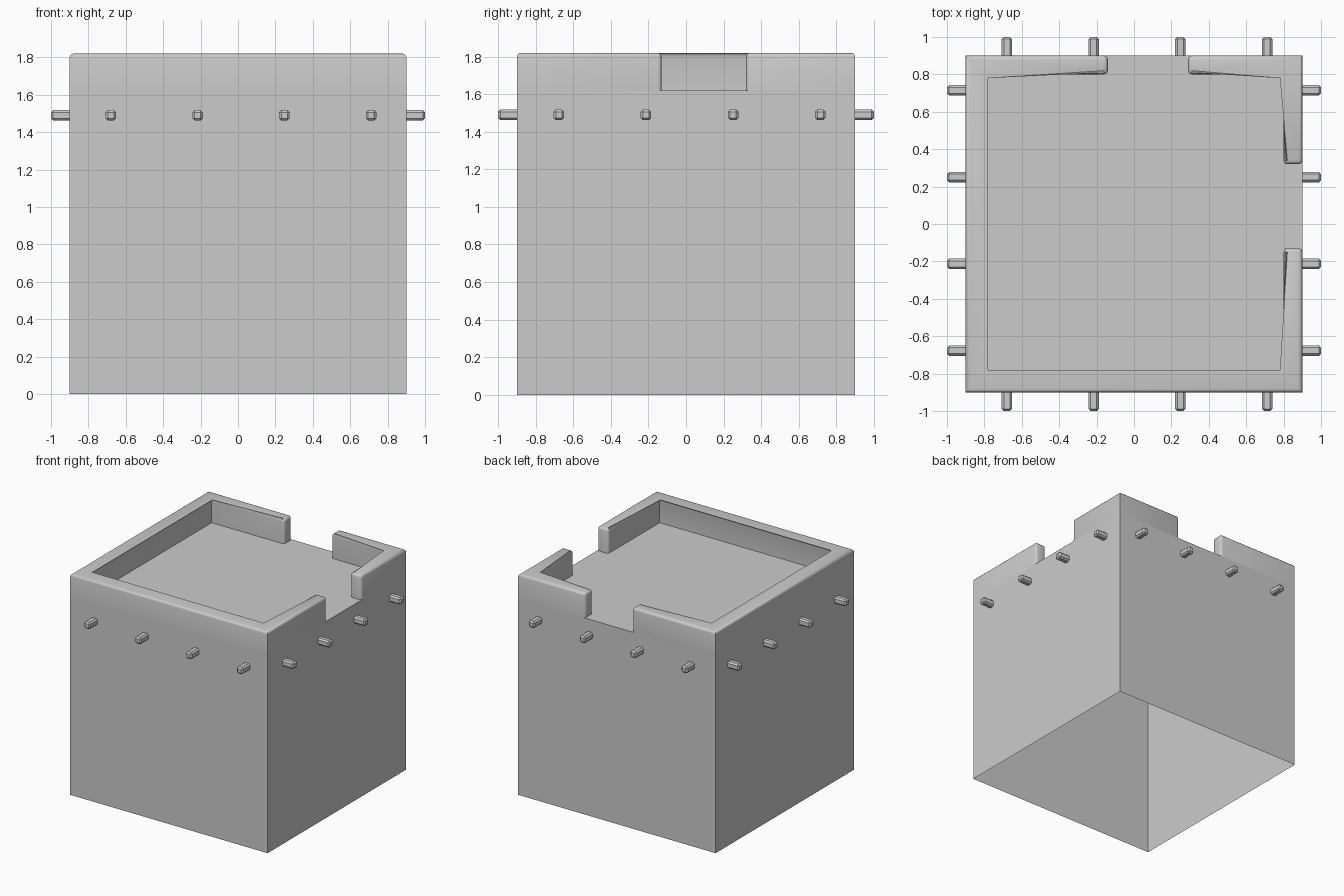
import bpy, bmesh, math
from mathutils import Matrix

if "Cube" in bpy.data.objects:
    bpy.data.objects.remove(bpy.data.objects["Cube"])

H, T = 0.9, 0.8            # outer and inner half widths
ROOF, TOP = 1.62, 1.82


def finish(name, bm, angle=35):
    bmesh.ops.recalc_face_normals(bm, faces=bm.faces)
    me = bpy.data.meshes.new(name)
    bm.to_mesh(me)
    bm.free()
    ob = bpy.data.objects.new(name, me)
    bpy.context.collection.objects.link(ob)
    bpy.ops.object.select_all(action='DESELECT')
    ob.select_set(True)
    bpy.context.view_layer.objects.active = ob
    bpy.ops.object.shade_smooth_by_angle(angle=math.radians(angle))
    return ob


# Walls and flat roof, open underneath
bm = bmesh.new()
bmesh.ops.create_cube(bm, size=1, matrix=Matrix.Translation((0, 0, ROOF / 2))
                      @ Matrix.Diagonal((2 * H, 2 * H, ROOF, 1)))
bottom = [f for f in bm.faces if f.calc_center_median().z < 0.01]
bmesh.ops.delete(bm, geom=bottom, context='FACES_ONLY')
finish("walls_and_roof", bm)


# Raised parapet runs: outline extruded upward, top and gap ends rounded
def parapet(name, outline, ends):
    bm = bmesh.new()
    low = [bm.verts.new((x, y, ROOF)) for x, y in outline]
    high = [bm.verts.new((x, y, TOP)) for x, y in outline]
    n = len(outline)
    for i in range(n):
        j = (i + 1) % n
        bm.faces.new((low[i], low[j], high[j], high[i]))
    bm.faces.new(high)
    tops = set(high)
    edges = [e for e in bm.edges if e.verts[0] in tops and e.verts[1] in tops]
    edges += [bm.edges.get((low[i], high[i])) for i in ends]
    bmesh.ops.bevel(bm, geom=edges, offset=0.02, offset_type='OFFSET',
                    segments=3, profile=0.5, affect='EDGES')
    finish(name, bm, 40)


parapet("parapet_long",
        [(-0.14, H), (-H, H), (-H, -H), (H, -H), (H, -0.13),
         (T, -0.13), (T, -T), (-T, -T), (-T, T), (-0.14, T)], (0, 4, 5, 9))
parapet("parapet_corner",
        [(0.29, H), (H, H), (H, 0.32), (T, 0.32), (T, T), (0.29, T)],
        (0, 2, 3, 5))


# Chamfered beam ends projecting from every wall
def beam_end(name, axis, side, pos):
    bm = bmesh.new()
    w, inner, outer = 0.056, 0.87, 1.0
    length, mid = outer - inner, side * (inner + outer) / 2
    loc = (mid, pos, 1.49) if axis == 'x' else (pos, mid, 1.49)
    size = (length, w, w, 1) if axis == 'x' else (w, length, w, 1)
    bmesh.ops.create_cube(bm, size=1, matrix=Matrix.Translation(loc)
                          @ Matrix.Diagonal(size))
    bmesh.ops.bevel(bm, geom=bm.edges[:], offset=0.012, segments=1,
                    affect='EDGES')
    finish(name, bm, 30)


for side, (xname, yname) in ((-1, ("left", "front")), (1, ("right", "back"))):
    for i in range(4):
        beam_end(f"beam_end_{xname}_{i}", 'x', side, -0.677 + i * 0.464)
        beam_end(f"beam_end_{yname}_{i}", 'y', side, -0.68 + i * 0.464)
